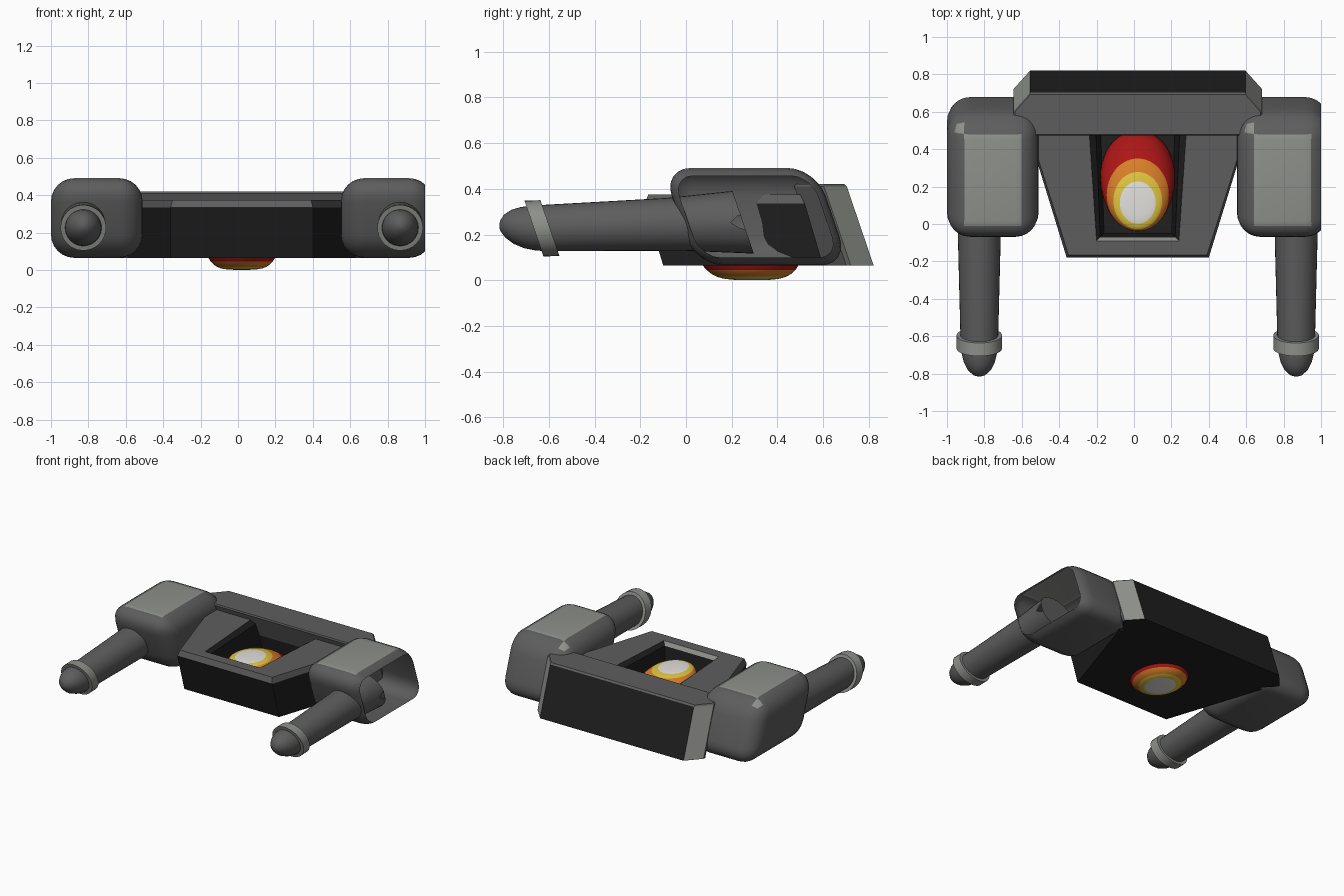
import bpy, bmesh, math
from mathutils import Vector

cube = bpy.data.objects.get("Cube")
if cube:
    bpy.data.objects.remove(cube, do_unlink=True)

CX = 0.02        # symmetry plane of the hull
SLANT = -0.34    # backward lean shared by every part

COLOURS = {
    "grey": (0.11, 0.11, 0.11),
    "light_grey": (0.27, 0.28, 0.26),
    "black": (0.014, 0.014, 0.014),
    "red": (0.42, 0.008, 0.008),
    "orange": (0.68, 0.21, 0.02),
    "yellow": (0.74, 0.55, 0.05),
    "white": (0.76, 0.75, 0.72),
}
NAMES = list(COLOURS)
GREY, LIGHT, BLACK, RED, ORANGE, YELLOW, WHITE = range(len(NAMES))
MATS = []
for name, rgb in COLOURS.items():
    m = bpy.data.materials.new(name)
    m.use_nodes = True
    m.diffuse_color = (*rgb, 1)
    bsdf = m.node_tree.nodes["Principled BSDF"]
    bsdf.inputs["Base Color"].default_value = (*rgb, 1)
    bsdf.inputs["Roughness"].default_value = 0.7
    MATS.append(m)


def finish(bm, name, angle=None, clip=False):
    """Turn a bmesh into an object, optionally cut open at the outer side."""
    bmesh.ops.recalc_face_normals(bm, faces=bm.faces)
    if clip:
        bmesh.ops.bisect_plane(bm, geom=bm.verts[:] + bm.edges[:] + bm.faces[:],
                               plane_co=(1, 0, 0), plane_no=(1, 0, 0), clear_outer=True)
    me = bpy.data.meshes.new(name)
    bm.to_mesh(me)
    bm.free()
    for m in MATS:
        me.materials.append(m)
    ob = bpy.data.objects.new(name, me)
    bpy.context.collection.objects.link(ob)
    if angle:
        bpy.ops.object.select_all(action="DESELECT")
        ob.select_set(True)
        bpy.context.view_layer.objects.active = ob
        bpy.ops.object.shade_smooth_by_angle(angle=math.radians(angle))
    return ob


def loft(loops, bands, first=None, last=None):
    """Bridge equal loops; bands give a material per band or per side."""
    bm = bmesh.new()
    rings = [[bm.verts.new(p) for p in loop] for loop in loops]
    n = len(rings[0])
    for a, b, mat in zip(rings, rings[1:], bands):
        for i in range(n):
            j = (i + 1) % n
            f = bm.faces.new((a[i], a[j], b[j], b[i]))
            f.material_index = mat[i] if isinstance(mat, (list, tuple)) else mat
    for ring, mat in ((rings[0], first), (rings[-1], last)):
        if mat is not None:
            bm.faces.new(ring).material_index = mat
    return bm


def trapezoid(z, front, back, wf, wb):
    return [(CX - wf, front, z), (CX + wf, front, z), (CX + wb, back, z), (CX - wb, back, z)]


# Hull: wedge with an open well in its top
hull = loft(
    [trapezoid(0.065, -0.10, 0.60, 0.38, 0.61),
     trapezoid(0.335, -0.18, 0.52, 0.38, 0.595),
     trapezoid(0.375, -0.165, 0.50, 0.37, 0.58),
     trapezoid(0.375, -0.09, 0.50, 0.22, 0.26),
     trapezoid(0.35, -0.07, 0.51, 0.20, 0.225),
     trapezoid(0.10, -0.05, 0.55, 0.18, 0.20)],
    [BLACK, GREY, GREY, (LIGHT, BLACK, BLACK, BLACK), BLACK], BLACK, BLACK)
finish(hull, "hull")


# Rear block: leaning slab with chamfered ends
def octagon(z, inset=0.0):
    half = [(0.56, 0.47 + inset), (0.665 - inset, 0.58), (0.665 - inset, 0.60), (0.575, 0.70 - inset)]
    pts = half + [(-x, y) for x, y in reversed(half)]
    return [(CX + x, y + SLANT * (z - 0.42), z) for x, y in pts]


sides = (GREY, GREY, LIGHT, BLACK, LIGHT, GREY, GREY, GREY)
block = loft([octagon(0.065), octagon(0.41), octagon(0.42, 0.008)], [sides, GREY], BLACK, GREY)
finish(block, "rear_block")


# Glowing core: leaning egg whose colour rings sit towards the front
def core_ring(r, side):
    dz = side * 0.162 * math.sqrt(max(0, 1 - r ** 4))
    y0 = 0.20 + 0.05 * r ** 5 - 0.55 * dz
    turn = [math.tau * i / 48 for i in range(48)]
    return [(CX + 0.20 * r * math.cos(t), y0 + 0.235 * r * math.sin(t), 0.163 + dz) for t in turn]


def core_colour(r):
    for limit, mat in ((0.48, WHITE), (0.65, YELLOW), (0.83, ORANGE)):
        if r < limit:
            return mat
    return RED


radii = [0.08, 0.2, 0.35, 0.48, 0.57, 0.65, 0.74, 0.83, 0.9, 0.95, 0.985, 1.0]
path = [(r, 1) for r in radii] + [(r, -1) for r in reversed(radii[:-1])]
tones = [core_colour((a[0] + b[0]) / 2) for a, b in zip(path, path[1:])]
core = loft([core_ring(*p) for p in path], tones, WHITE, WHITE)
finish(core, "core", 60)


# Round parts running along y, with leaning cross-sections
def lathe(name, x, profile, mat, clip):
    loops = []
    for y, r in profile:
        zc = 0.225 + 0.03 * (y + 0.7)
        loops.append([(x + r * math.cos(t), y + SLANT * r * math.sin(t), zc + r * math.sin(t))
                      for t in (math.tau * i / 32 for i in range(32))])
    finish(loft(loops, [mat] * (len(loops) - 1), mat, mat), name, 40, clip)


ARM = [(0.25, 0.137), (-0.05, 0.115), (-0.64, 0.10), (-0.69, 0.095), (-0.735, 0.084),
       (-0.775, 0.064), (-0.802, 0.036), (-0.814, 0.006)]
BAND = [(-0.595, 0.10), (-0.595, 0.122), (-0.665, 0.122), (-0.665, 0.095)]


# Shoulder pod: rounded box, leaning, pale on top
def pod(name, x, clip):
    bm = bmesh.new()
    bmesh.ops.create_cube(bm, size=2)
    for v in bm.verts:
        v.co = Vector((v.co.x * 0.245, v.co.y * 0.337, v.co.z * 0.213))
    bmesh.ops.bevel(bm, geom=bm.edges[:], offset=0.125, segments=6, profile=0.5, affect="EDGES")
    bm.normal_update()
    corner = Vector((-0.42, 0.42, 0.8)).normalized()
    for f in bm.faces:
        pale = f.normal.z > 0.95 or f.normal.dot(corner) > 0.955
        f.material_index = LIGHT if pale else GREY
    for v in bm.verts:
        v.co.y += SLANT * v.co.z
        v.co += Vector((x, 0.305, 0.278))
    finish(bm, name, 40, clip)


for side, s in (("left", 1), ("right", -1)):
    outer = s > 0   # this side is sliced open
    pod(side + "_pod", CX + s * 0.775, outer)
    lathe(side + "_arm", CX + s * 0.847, ARM, GREY, outer)
    lathe(side + "_arm_band", CX + s * 0.847, BAND, LIGHT, outer)
